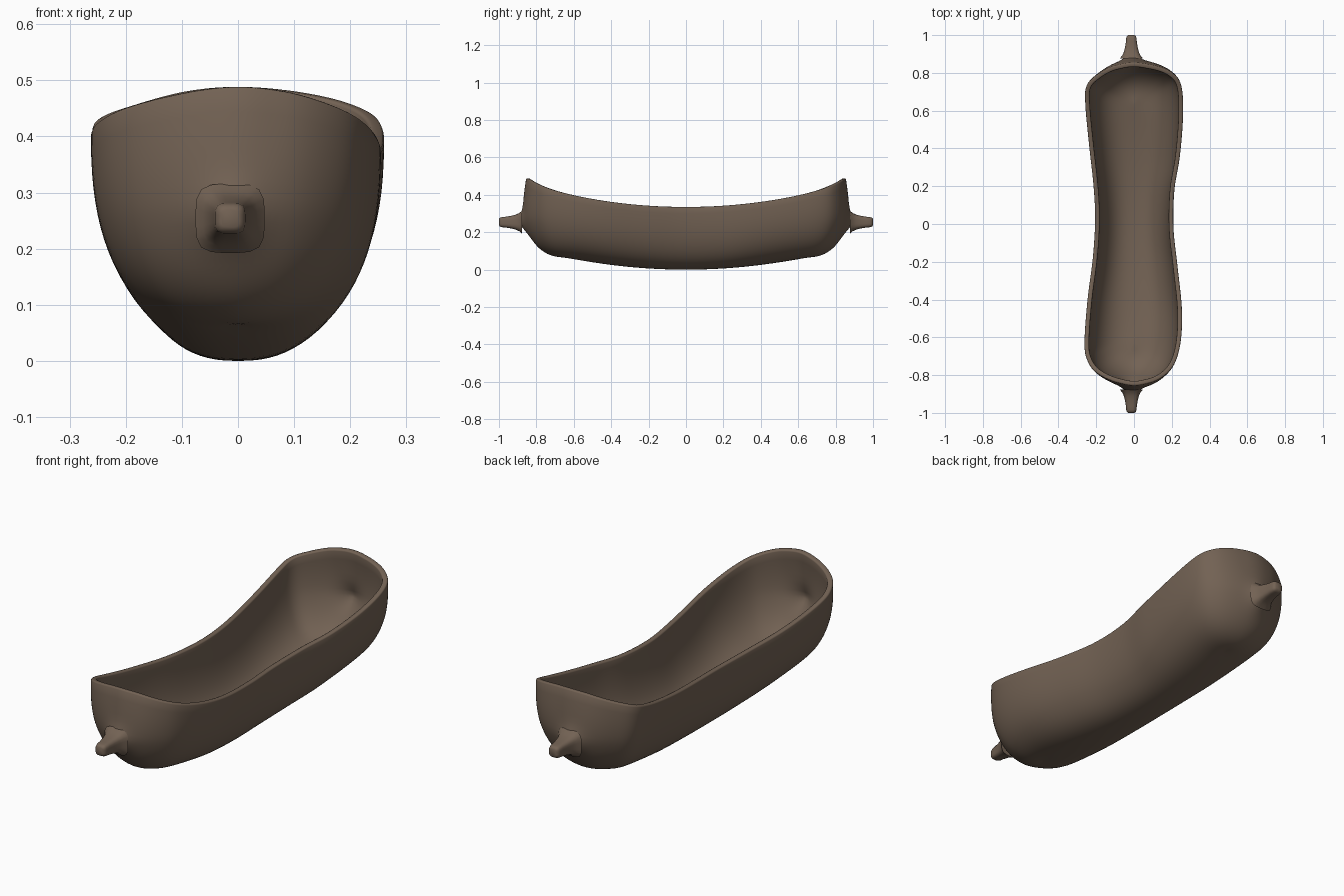
import bpy, bmesh, math
from mathutils import Vector

if "Cube" in bpy.data.objects:
    bpy.data.objects.remove(bpy.data.objects["Cube"])

clay = bpy.data.materials.new("brown wood")
clay.diffuse_color = (0.17, 0.122, 0.088, 1)
clay.use_nodes = True
clay.node_tree.nodes["Principled BSDF"].inputs["Base Color"].default_value = clay.diffuse_color

# Plan outline of each side, from front tip to back tip (x, y)
LEFT = [(0, -.89), (-.10, -.865), (-.20, -.80), (-.25, -.72), (-.262, -.62), (-.246, -.40),
        (-.218, -.18), (-.206, .02), (-.214, .20), (-.238, .42), (-.258, .64), (-.25, .74),
        (-.19, .81), (-.10, .87), (0, .89)]
RIGHT = [(0, -.89), (.10, -.865), (.18, -.80), (.225, -.72), (.25, -.60), (.253, -.44),
         (.23, -.22), (.209, -.02), (.214, .18), (.243, .36), (.260, .58), (.25, .74),
         (.20, .82), (.11, .87), (0, .89)]
LUG_X, LUG_Z = -0.014, 0.254


def spline(points, before, after, steps=6):
    """Catmull-Rom through the points."""
    p = [Vector(q) for q in [before] + points + [after]]
    out = []
    for i in range(1, len(p) - 2):
        a, b, c, d = p[i - 1:i + 3]
        for k in range(steps):
            t = k / steps
            out.append(0.5 * (2 * b + (c - a) * t + (2 * a - 5 * b + 4 * c - d) * t * t
                              + (3 * b - a - 3 * c + d) * t ** 3))
    return out + [p[-2]]


def spine_y(y):
    return y / (1 + (abs(y) / 0.66) ** 6) ** (1 / 6)


left = spline(LEFT, RIGHT[1], RIGHT[-2])
right = spline(RIGHT, LEFT[1], LEFT[-2])
n = len(left)
outline = [(right[i], i) for i in range(n)] + [(left[i], i) for i in range(n - 2, 0, -1)]


def shell_point(rim, i, phi):
    cy = spine_y((left[i].y + right[i].y) / 2)
    keel = 0.065 * (cy / 0.64) ** 2
    top = 0.335 + 0.17 * rim.y ** 2 + 0.05 * abs(rim.y) ** 8
    s = math.sin(phi) ** 0.82
    h = 1 - max(0, math.cos(phi)) ** 0.82
    x, y = rim.x * s, cy + (rim.y - cy) * s
    z = keel + (top - keel) * h
    # end walls lean in at the top and swell out around the lugs
    sign = 1 if y > 0 else -1
    y -= sign * 0.035 * max(0, (z - 0.27) / 0.215) * min(1, (abs(y) / 0.88) ** 8)
    d2 = (x - LUG_X) ** 2 + (z - LUG_Z) ** 2
    if abs(y) > 0.7:
        y += sign * 0.028 * math.exp(-d2 / 0.055 ** 2)
    return (x, y, z)


def finish(name, bm):
    mesh = bpy.data.meshes.new(name)
    bm.to_mesh(mesh)
    bm.free()
    ob = bpy.data.objects.new(name, mesh)
    bpy.context.collection.objects.link(ob)
    mesh.materials.append(clay)
    bpy.ops.object.select_all(action='DESELECT')
    ob.select_set(True)
    bpy.context.view_layer.objects.active = ob
    bpy.ops.object.shade_smooth_by_angle(angle=math.radians(50))
    return ob


# Trough-shaped bowl: rings from the keel line up to the rim
bm = bmesh.new()
LEVELS = 24
rings = [[bm.verts.new(shell_point(r, i, math.pi / 2 * k / LEVELS)) for r, i in outline]
         for k in range(LEVELS + 1)]
m = len(outline)
for a, b in zip(rings, rings[1:]):
    for i in range(m):
        bm.faces.new((a[i], b[i], b[(i + 1) % m], a[(i + 1) % m]))
bmesh.ops.remove_doubles(bm, verts=bm.verts, dist=0.0005)
bmesh.ops.recalc_face_normals(bm, faces=bm.faces)
lowest = min(bm.faces, key=lambda f: f.calc_center_median().z)
if lowest.normal.z > 0:
    bmesh.ops.reverse_faces(bm, faces=bm.faces)
bowl = finish("bowl", bm)
wall = bowl.modifiers.new("wall", 'SOLIDIFY')
wall.thickness, wall.offset = 0.024, -1
rim = bowl.modifiers.new("rim", 'BEVEL')
rim.width, rim.segments, rim.limit_method = 0.006, 2, 'ANGLE'
rim.angle_limit = math.radians(50)

# Turned lug at each end: (distance along y, radius)
PROFILE = [(.876, .066), (.892, .052), (.91, .043), (.935, .036), (.965, .031),
           (.985, .029), (.995, .025), (1.0, .017)]
for name, sign in (("front_lug", -1), ("back_lug", 1)):
    bm = bmesh.new()
    seg = 24
    loops = []
    for y, r in PROFILE:
        loop = []
        for k in range(seg):
            t = 2 * math.pi * k / seg
            c, s = math.cos(t), math.sin(t)
            q = r * 0.93 / (c ** 4 + s ** 4) ** 0.25   # slightly squared section
            loop.append(bm.verts.new((LUG_X + q * c, sign * y, LUG_Z + q * s)))
        loops.append(loop)
    for a, b in zip(loops, loops[1:]):
        for k in range(seg):
            bm.faces.new((a[k], a[(k + 1) % seg], b[(k + 1) % seg], b[k]))
    bm.faces.new(loops[0])
    bm.faces.new(loops[-1])
    bmesh.ops.recalc_face_normals(bm, faces=bm.faces)
    finish(name, bm)
